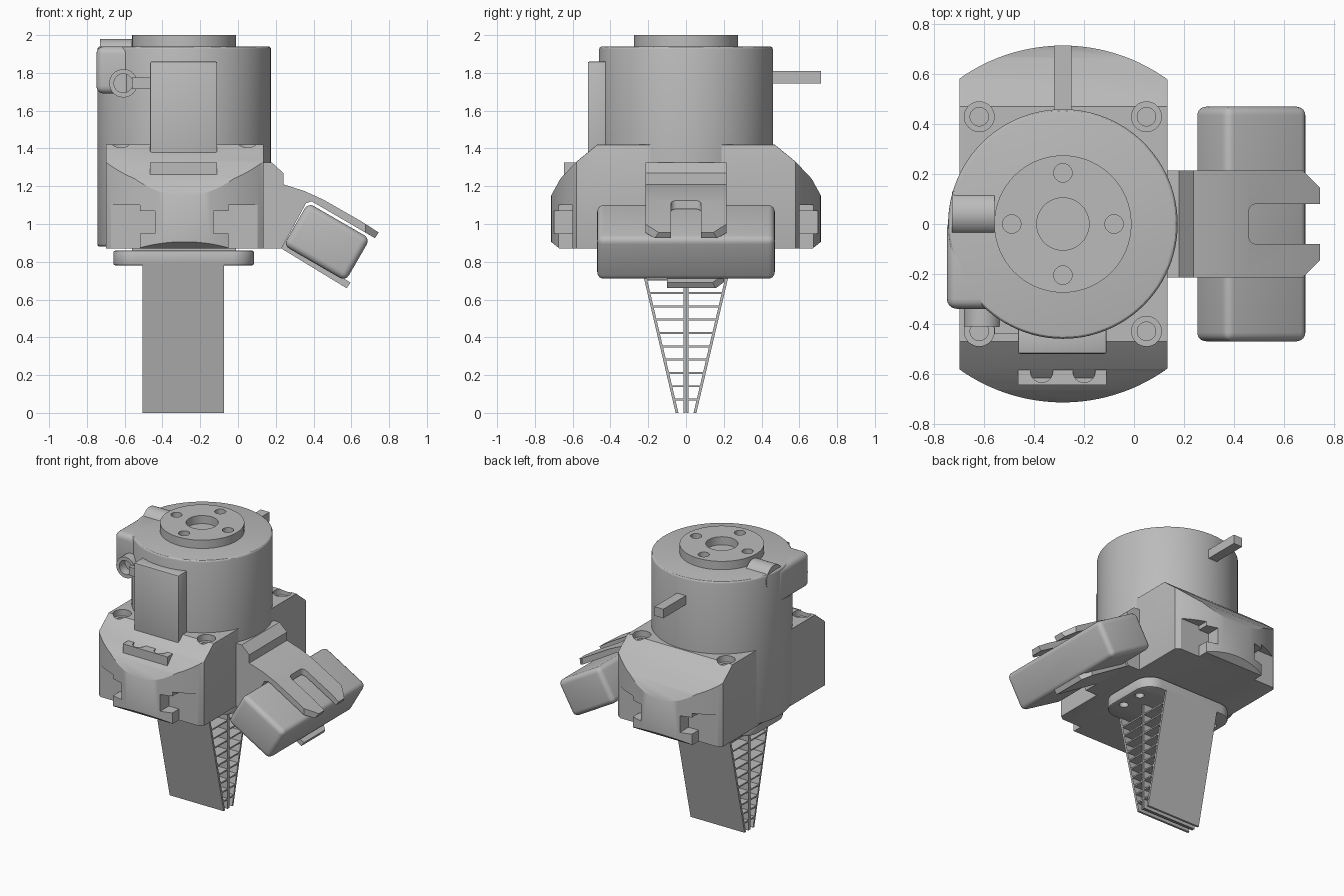
import bpy, bmesh, math
from mathutils import Matrix, Vector

old = bpy.data.objects.get("Cube")
if old:
    bpy.data.objects.remove(old, do_unlink=True)

grey = bpy.data.materials.new("plain_grey")
grey.use_nodes = True
COLOUR = (0.5, 0.5, 0.5, 1)
grey.diffuse_color = COLOUR
grey.node_tree.nodes["Principled BSDF"].inputs["Base Color"].default_value = COLOUR

CX = -0.285  # vertical axis of the housing


def prism(name, pts, axis, lo, hi):
    """Extrude a 2D outline along an axis from lo to hi."""
    place = {"x": lambda a, b, t: (t, a, b),
             "y": lambda a, b, t: (a, t, b),
             "z": lambda a, b, t: (a, b, t)}[axis]
    bm = bmesh.new()
    ends = [[bm.verts.new(place(a, b, t)) for a, b in pts] for t in (lo, hi)]
    for ring in ends:
        bm.faces.new(ring)
    n = len(pts)
    for i in range(n):
        j = (i + 1) % n
        bm.faces.new((ends[0][i], ends[0][j], ends[1][j], ends[1][i]))
    bmesh.ops.recalc_face_normals(bm, faces=bm.faces)
    mesh = bpy.data.meshes.new(name)
    bm.to_mesh(mesh)
    bm.free()
    mesh.materials.append(grey)
    obj = bpy.data.objects.new(name, mesh)
    bpy.context.scene.collection.objects.link(obj)
    return obj


def box(name, x, y, z):
    return prism(name, [(x[0], y[0]), (x[1], y[0]), (x[1], y[1]), (x[0], y[1])], "z", *z)


def circle(cx, cy, r, n=32):
    return [(cx + r * math.cos(2 * math.pi * i / n), cy + r * math.sin(2 * math.pi * i / n))
            for i in range(n)]


def rounded(x, y, r, n=8):
    """Rectangle outline with rounded corners."""
    out = []
    corners = [(x[1] - r, y[1] - r), (x[0] + r, y[1] - r), (x[0] + r, y[0] + r), (x[1] - r, y[0] + r)]
    for k, (cx, cy) in enumerate(corners):
        for i in range(n + 1):
            a = math.pi / 2 * (k + i / n)
            out.append((cx + r * math.cos(a), cy + r * math.sin(a)))
    return out


def bake(obj):
    """Replace the mesh by its modified result."""
    dg = bpy.context.evaluated_depsgraph_get()
    mesh = bpy.data.meshes.new_from_object(obj.evaluated_get(dg))
    obj.modifiers.clear()
    obj.data = mesh


def combine(obj, others, op="DIFFERENCE"):
    for other in others:
        mod = obj.modifiers.new("cut", "BOOLEAN")
        mod.operation, mod.solver, mod.object = op, "EXACT", other
        bake(obj)
        bpy.data.objects.remove(other, do_unlink=True)


def bevel(obj, width, segments=3, angle=55):
    mod = obj.modifiers.new("bevel", "BEVEL")
    mod.width, mod.segments = width, segments
    mod.limit_method, mod.angle_limit = "ANGLE", math.radians(angle)
    bake(obj)


# Round housing
housing = prism("housing", circle(CX, 0, 0.46, 96), "z", 0.88, 1.94)
bevel(housing, 0.015)

# Tool flange with centre bore and four screw holes
flange = prism("tool_flange", circle(CX, 0, 0.275, 64), "z", 1.93, 2.0)
bores = [prism("bore", circle(CX, 0, 0.105, 48), "z", 1.942, 2.1)]
for k in range(4):
    a = k * math.pi / 2
    bores.append(prism("bore", circle(CX + 0.205 * math.cos(a), 0.205 * math.sin(a), 0.037, 24),
                       "z", 1.942, 2.1))
combine(flange, bores)

# Lower body: plan outline intersected with a side profile
base = prism("base", circle(CX, 0, 0.715, 128), "z", 0.8, 1.5)
half = [(0.67, 0.87), (0.72, 0.91), (0.72, 1.14), (0.665, 1.24), (0.58, 1.33), (0.47, 1.42)]
profile = half + [(-y, z) for y, z in reversed(half)]
combine(base, [prism("side_profile", profile, "x", -0.70, 0.135)], "INTERSECT")
bevel(base, 0.02)
cuts = []
for sx in (-1, 1):
    for sy in (-1, 1):
        # corner notch, side slot and counterbored screw for each corner
        cuts.append(box("notch", sorted((CX + sx * 0.235, CX + sx * 0.6)),
                        sorted((sy * 0.6, sy * 0.8)), (0.8, 1.1)))
        cuts.append(box("slot", sorted((CX + sx * 0.155, CX + sx * 0.25)),
                        sorted((sy * 0.6, sy * 0.8)), (0.95, 1.07)))
        px, py = CX + sx * 0.335, sy * 0.43
        cuts.append(prism("counterbore", circle(px, py, 0.06), "z", 1.375, 1.5))
        cuts.append(prism("screw_hole", circle(px, py, 0.037), "z", 1.3, 1.5))
combine(base, cuts)

# Connector block, cable gland and bridge on the right side
block = box("connector_block", (-0.75, -0.4), (-0.34, 0.02), (1.69, 1.94))
bevel(block, 0.04, 4)
gland = prism("cable_gland", circle(-0.607, 1.745, 0.075), "y", -0.41, -0.3)
combine(gland, [prism("gland_bore", circle(-0.607, 1.745, 0.05), "y", -0.5, -0.345)])
bridge = box("gland_bridge", (-0.56, -0.44), (-0.44, -0.36), (1.715, 1.775))

# Half-round bump on the housing top
bump = prism("top_bump", circle(0.04, 1.89, 0.09), "x", -0.73, -0.56)

# Alignment pin at the back
pin = box("rear_pin", (-0.32, -0.25), (0.4, 0.715), (1.745, 1.81))

# Front cover and its screw tab
cover = box("front_cover", (-0.465, -0.11), (-0.52, -0.40), (1.25, 1.86))
bevel(cover, 0.008, 2)
tab = box("cover_tab", (-0.465, -0.11), (-0.645, -0.45), (1.25, 1.325))
combine(tab, [prism("tab_hole", circle(x, -0.59, 0.045), "z", 1.29, 1.4) for x in (-0.37, -0.2)])

# Side bracket holding the sensor, slotted at its tip
bracket_side = [(0.12, 0.87), (0.23, 0.87), (0.36, 1.11), (0.39, 1.12), (0.725, 0.925),
                (0.745, 0.955), (0.66, 1.01), (0.45, 1.13), (0.35, 1.175), (0.24, 1.21),
                (0.24, 1.27), (0.18, 1.325), (0.12, 1.325)]
bracket = prism("sensor_bracket", bracket_side, "y", -0.215, 0.215)
clips = [prism("tip_slot", rounded((0.46, 0.9), (-0.08, 0.08), 0.03), "z", 0.8, 1.4)]
for s in (-1, 1):
    clips.append(prism("tip_corner", [(0.67, s * 0.22), (0.75, s * 0.14), (0.8, s * 0.3)],
                       "z", 0.8, 1.4))
combine(bracket, clips)
lower_strip = [(0.18, 0.87), (0.23, 0.87), (0.575, 0.66), (0.595, 0.69), (0.25, 0.91)]
lower = prism("bracket_lower_strip", lower_strip, "y", -0.1, 0.2)
combine(lower, [prism("strip_corner", [(0.5, 0.22), (0.62, 0.12), (0.7, 0.3)], "z", 0.5, 0.9)])

# Sensor: soft-edged box tilted downward
sensor = box("sensor", (-0.19, 0.19), (-0.47, 0.47), (-0.13, 0.13))
bevel(sensor, 0.035, 4)
sensor.data.transform(Matrix.Translation(Vector((0.47, 0, 0.905)))
                      @ Matrix.Rotation(math.radians(30), 4, "Y"))

# Finger mounting plate with screw holes, and the neck above it
plate = prism("finger_plate", rounded((-0.66, 0.085), (-0.24, 0.24), 0.12), "z", 0.78, 0.86)
bevel(plate, 0.012, 2)
combine(plate, [prism("plate_hole", circle(x, y, 0.03, 20), "z", 0.7, 0.82)
                for x in (-0.595, 0.02) for y in (-0.08, 0.08)])
neck = box("finger_neck", (-0.56, -0.01), (-0.18, 0.18), (0.85, 0.9))

# Two ribbed fingers, closed against each other
FX = (-0.505, -0.075)
TOP = 0.79


def outer(z):
    return 0.055 + 0.235 * z


for s, side in ((-1, "front"), (1, "back")):
    wall = [(s * outer(0), 0), (s * outer(TOP), TOP),
            (s * (outer(TOP) - 0.015), TOP), (s * (outer(0) - 0.015), 0)]
    prism(side + "_finger_outer_wall", wall, "x", *FX)
    box(side + "_finger_inner_wall", FX, sorted((s * 0.002, s * 0.012)), (0, TOP))
    for i in range(1, 11):
        z = 0.0705 * i
        box(f"{side}_finger_rib_{i}", FX, sorted((s * 0.008, s * (outer(z) - 0.008))),
            (z - 0.005, z + 0.005))

# Smooth shading with crisp edges
for obj in bpy.context.scene.objects:
    if obj.type == "MESH" and grey.name in obj.data.materials:
        obj.data.shade_smooth()
        obj.data.set_sharp_from_angle(angle=math.radians(30))
